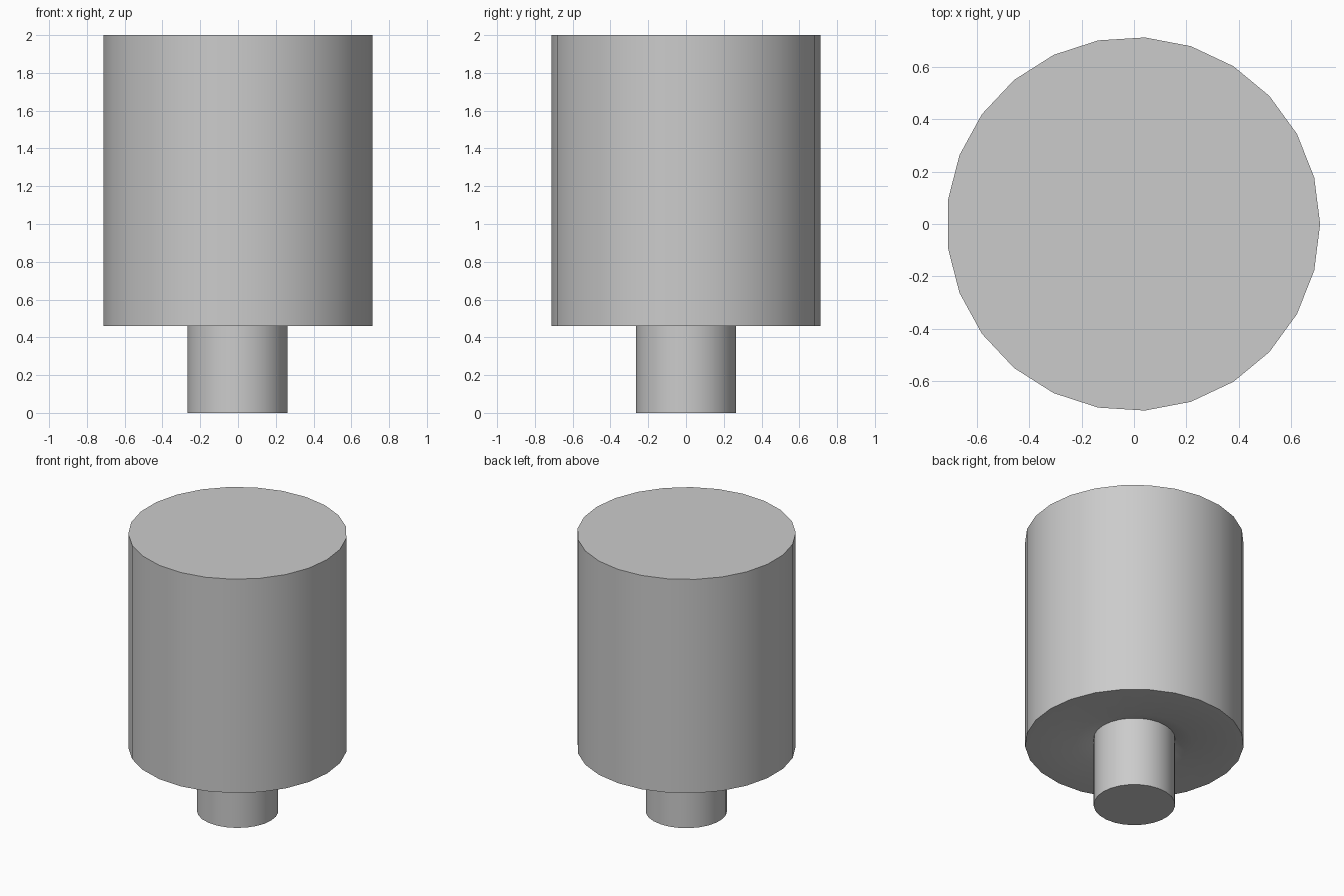
import bpy, bmesh, math

if "Cube" in bpy.data.objects:
    bpy.data.objects.remove(bpy.data.objects["Cube"])

SIDES = 25
CENTRE_X = -0.003  # odd side count: shift so the bounds are centred


def lathe(name, profile):
    """Revolve (radius, z) points about z and cap both ends."""
    bm = bmesh.new()
    rings = []
    for r, z in profile:
        rings.append([bm.verts.new((CENTRE_X + r * math.cos(math.tau * i / SIDES),
                                    r * math.sin(math.tau * i / SIDES), z))
                      for i in range(SIDES)])
    for a, b in zip(rings, rings[1:]):
        for i in range(SIDES):
            j = (i + 1) % SIDES
            bm.faces.new((a[i], a[j], b[j], b[i]))
    bm.faces.new(rings[0][::-1])
    bm.faces.new(rings[-1])
    bmesh.ops.recalc_face_normals(bm, faces=bm.faces)
    mesh = bpy.data.meshes.new(name)
    bm.to_mesh(mesh)
    bm.free()
    obj = bpy.data.objects.new(name, mesh)
    bpy.context.collection.objects.link(obj)
    bpy.context.view_layer.objects.active = obj
    obj.select_set(True)
    bpy.ops.object.shade_smooth_by_angle(angle=math.radians(30))
    obj.select_set(False)
    return obj


# Stem, shallow conical recess around it, underside and large drum
lathe("stemmed_drum", [
    (0.266, 0.0), (0.266, 0.50),
    (0.387, 0.46), (0.714, 0.46),
    (0.714, 2.0),
])
